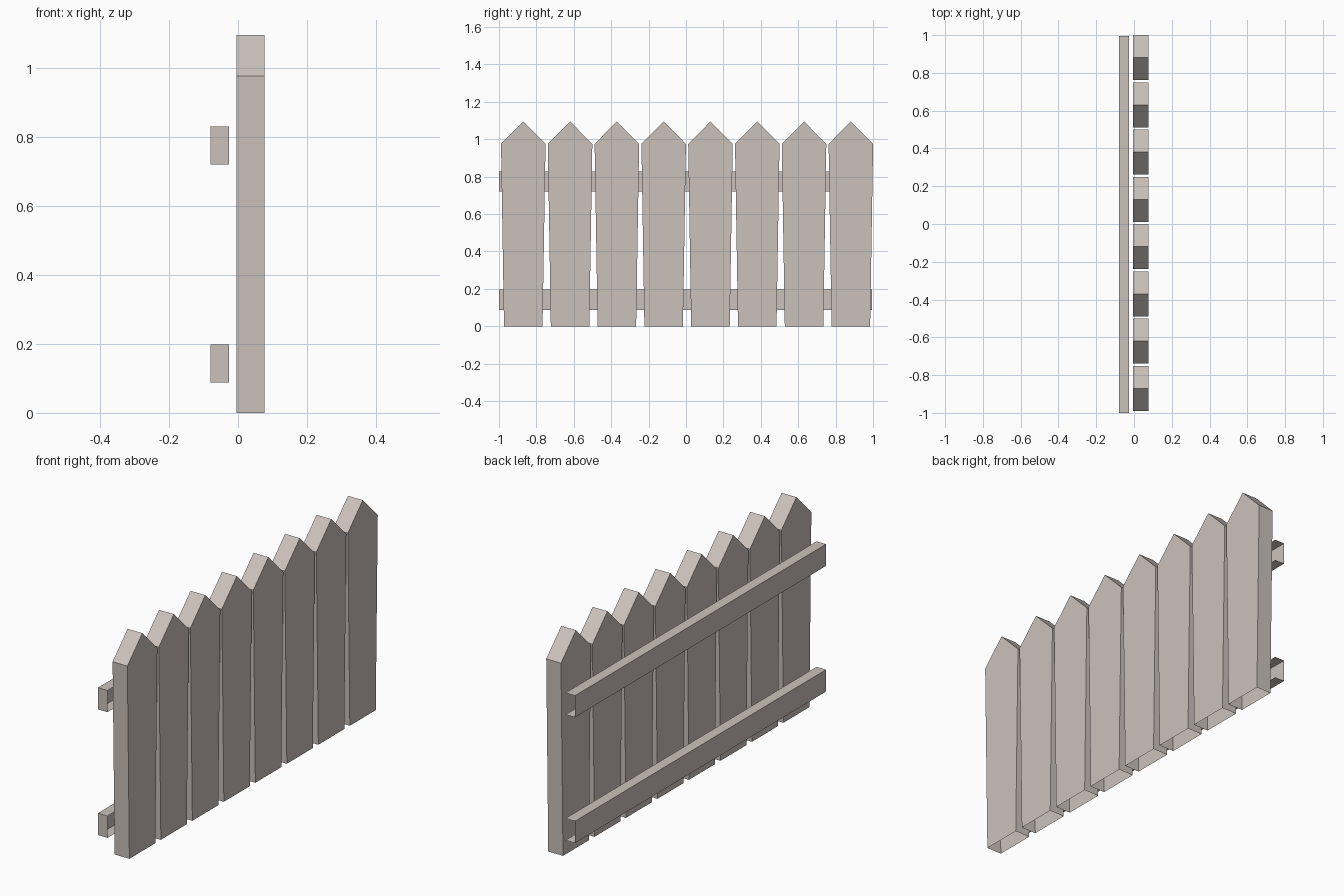
import bpy

if "Cube" in bpy.data.objects:
    bpy.data.objects.remove(bpy.data.objects["Cube"])

wood = bpy.data.materials.new("pale weathered wood")
wood.diffuse_color = (0.60, 0.54, 0.50, 1)
wood.use_nodes = True
wood.node_tree.nodes["Principled BSDF"].inputs["Base Color"].default_value = wood.diffuse_color


def make_part(name, verts, faces):
    mesh = bpy.data.meshes.new(name)
    mesh.from_pydata(verts, [], faces)
    mesh.materials.append(wood)
    obj = bpy.data.objects.new(name, mesh)
    bpy.context.collection.objects.link(obj)
    return obj


# Pickets: tapered pointed boards, open at the bottom
X0, X1 = -0.005, 0.077
profile = [(-0.103, 0), (0.103, 0), (0.119, 0.975), (0, 1.095), (-0.119, 0.975)]
for i in range(8):
    c = -0.870 + i * 0.2502
    verts = [(x, c + y, z) for x in (X0, X1) for y, z in profile]
    faces = [(4, 3, 2, 1, 0), (5, 6, 7, 8, 9)]
    faces += [(k, (k + 1) % 5, (k + 1) % 5 + 5, k + 5) for k in range(1, 5)]
    make_part(f"picket_{i + 1}", verts, faces)

# Rails: channels open toward the pickets and at the far end
for name, z0, z1 in (("lower_rail", 0.088, 0.198), ("upper_rail", 0.72, 0.829)):
    section = [(-0.026, z0), (-0.079, z0), (-0.079, z1), (-0.026, z1)]
    verts = [(x, y, z) for y in (-1.0, 0.995) for x, z in section]
    faces = [(k, k + 4, k + 5, k + 1) for k in range(3)] + [(0, 1, 2, 3)]
    make_part(name, verts, faces)
